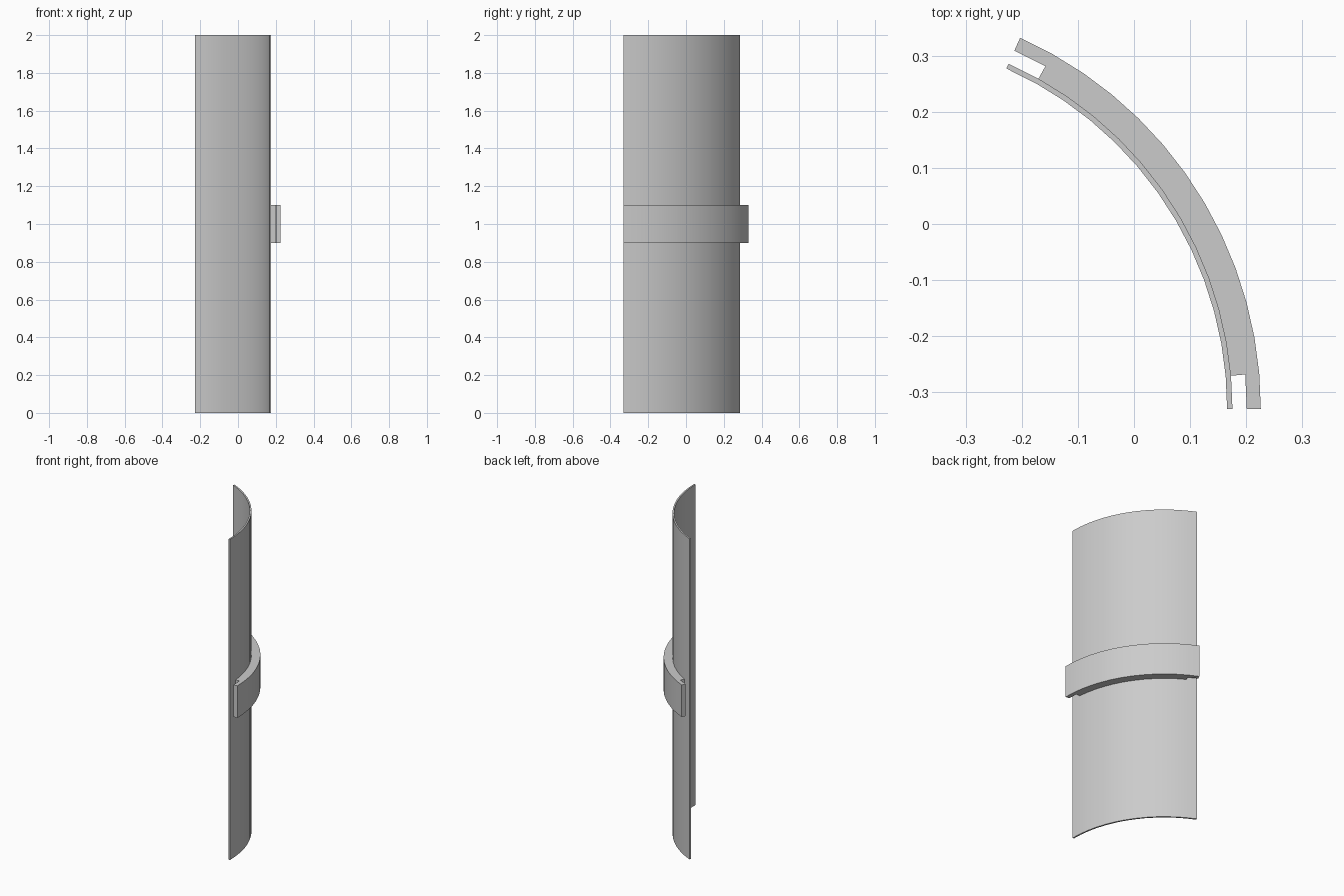
import bpy, bmesh
from math import sin, cos, radians

cube = bpy.data.objects.get("Cube")
if cube:
    bpy.data.objects.remove(cube, do_unlink=True)

CENTRE_X, CENTRE_Y = -0.499, -0.33
SWEEP = radians(65.9)
STEPS = 13

grey = bpy.data.materials.new("plain_grey")
grey.use_nodes = True
colour = (0.6, 0.6, 0.6, 1)
grey.diffuse_color = colour
grey.node_tree.nodes["Principled BSDF"].inputs["Base Color"].default_value = colour


def curved_part(name, layers, z0, z1):
    """Extrude arc layers, each (inner radius, outer radius, first step, last step)."""
    bm = bmesh.new()
    verts = {}

    def point(radius, step):
        if (radius, step) not in verts:
            a = SWEEP * step / STEPS
            verts[radius, step] = bm.verts.new(
                (CENTRE_X + radius * cos(a), CENTRE_Y + radius * sin(a), z0))
        return verts[radius, step]

    for inner, outer, first, last in layers:
        for i in range(first, last):
            bm.faces.new((point(inner, i), point(outer, i),
                          point(outer, i + 1), point(inner, i + 1)))
    # Raise the flat plan into a closed solid
    top = bmesh.ops.extrude_face_region(bm, geom=bm.faces[:], use_keep_orig=True)
    for v in top["geom"]:
        if isinstance(v, bmesh.types.BMVert):
            v.co.z = z1
    bmesh.ops.recalc_face_normals(bm, faces=bm.faces[:])
    mesh = bpy.data.meshes.new(name)
    bm.to_mesh(mesh)
    bm.free()
    mesh.materials.append(grey)
    obj = bpy.data.objects.new(name, mesh)
    bpy.context.collection.objects.link(obj)
    bpy.ops.object.select_all(action="DESELECT")
    obj.select_set(True)
    bpy.context.view_layer.objects.active = obj
    bpy.ops.object.shade_smooth_by_angle(angle=radians(30))


# Tall thin curved panel
curved_part("curved_panel", [(0.665, 0.6745, 0, STEPS)], 0, 2)

# Raised band, with a shorter inner spacer that leaves a slot at each end
curved_part("middle_band", [(0.70, 0.725, 0, STEPS),
                            (0.6745, 0.70, 1, STEPS - 1)], 0.9, 1.1)
